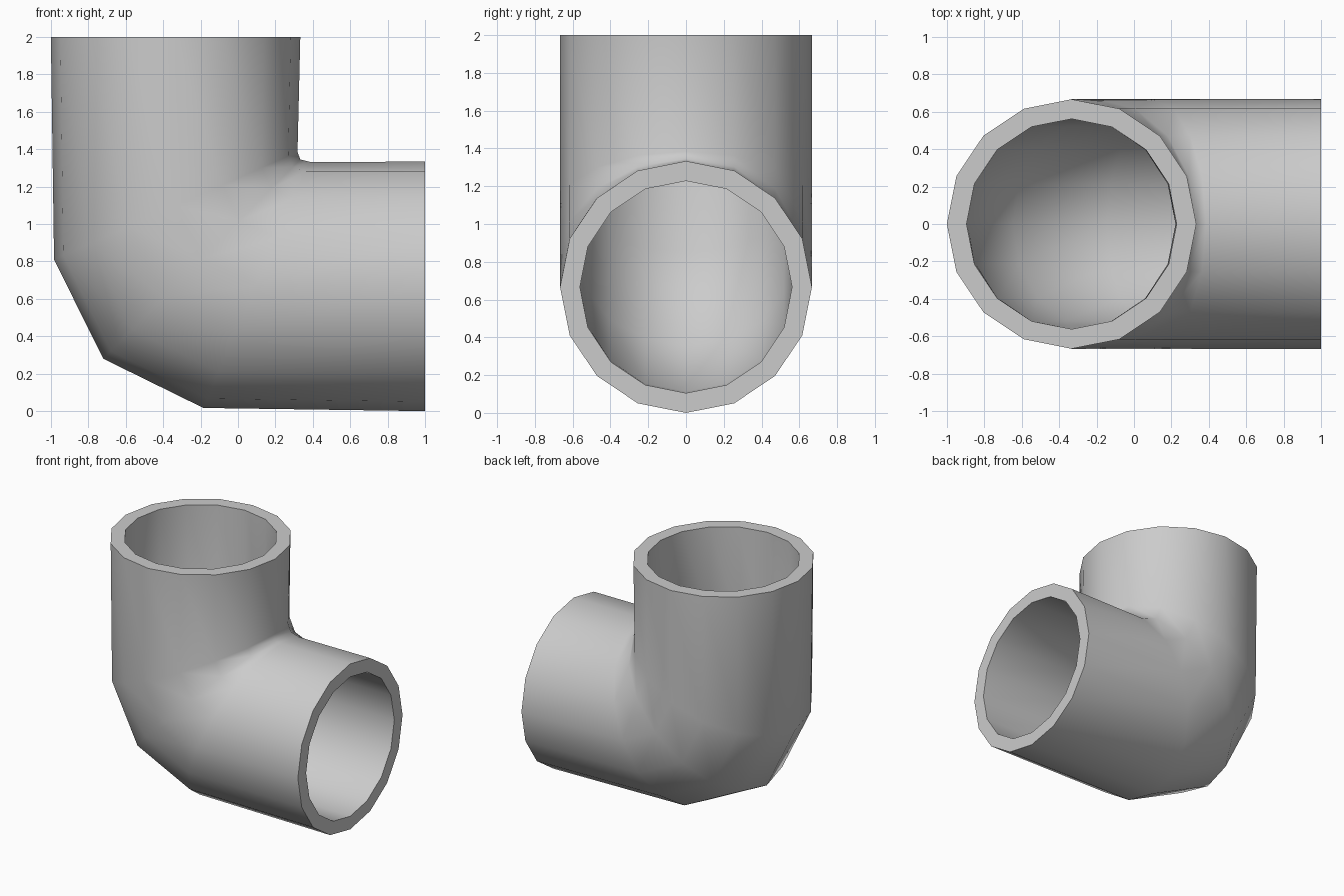
import bpy, bmesh, math

if "Cube" in bpy.data.objects:
    bpy.data.objects.remove(bpy.data.objects["Cube"])

SIDES = 16
R = 2 / 3
WALL = 0.105

# Ring stations along the bend: (outer-bend x, z), (inner-bend x, z)
stations = [
    ((-1.0, 2.0), (0.333, 2.0)),
    ((-0.983, 0.81), (0.318, 1.385)),
    ((-0.72, 0.28), (0.333, 1.345)),
    ((-0.185, 0.017), (0.385, 1.332)),
    ((1.0, 0.0), (1.0, 1.333)),
]

bm = bmesh.new()


def make_ring(outer, inner, inset):
    cx, cz = (outer[0] + inner[0]) / 2, (outer[1] + inner[1]) / 2
    dx, dz = inner[0] - cx, inner[1] - cz
    length = math.hypot(dx, dz)
    k = (length - inset) / length
    ring = []
    for i in range(SIDES):
        a = 2 * math.pi * i / SIDES
        c, s = math.cos(a), math.sin(a)
        ring.append(bm.verts.new((cx + dx * k * c, (R - inset) * s, cz + dz * k * c)))
    return ring


def bridge(a, b):
    for i in range(SIDES):
        j = (i + 1) % SIDES
        bm.faces.new((a[i], a[j], b[j], b[i]))


# Outer skin, inner bore and the two annular end faces form one closed loop
rings = [make_ring(o, i, 0) for o, i in stations]
rings += [make_ring(o, i, WALL) for o, i in reversed(stations)]
for n, ring in enumerate(rings):
    bridge(ring, rings[(n + 1) % len(rings)])
bmesh.ops.recalc_face_normals(bm, faces=bm.faces)

mesh = bpy.data.meshes.new("pipe_elbow")
bm.to_mesh(mesh)
bm.free()
elbow = bpy.data.objects.new("pipe_elbow", mesh)
bpy.context.collection.objects.link(elbow)

# Smooth walls with crisp rims
bpy.context.view_layer.objects.active = elbow
elbow.select_set(True)
bpy.ops.object.shade_smooth_by_angle(angle=math.radians(60))
